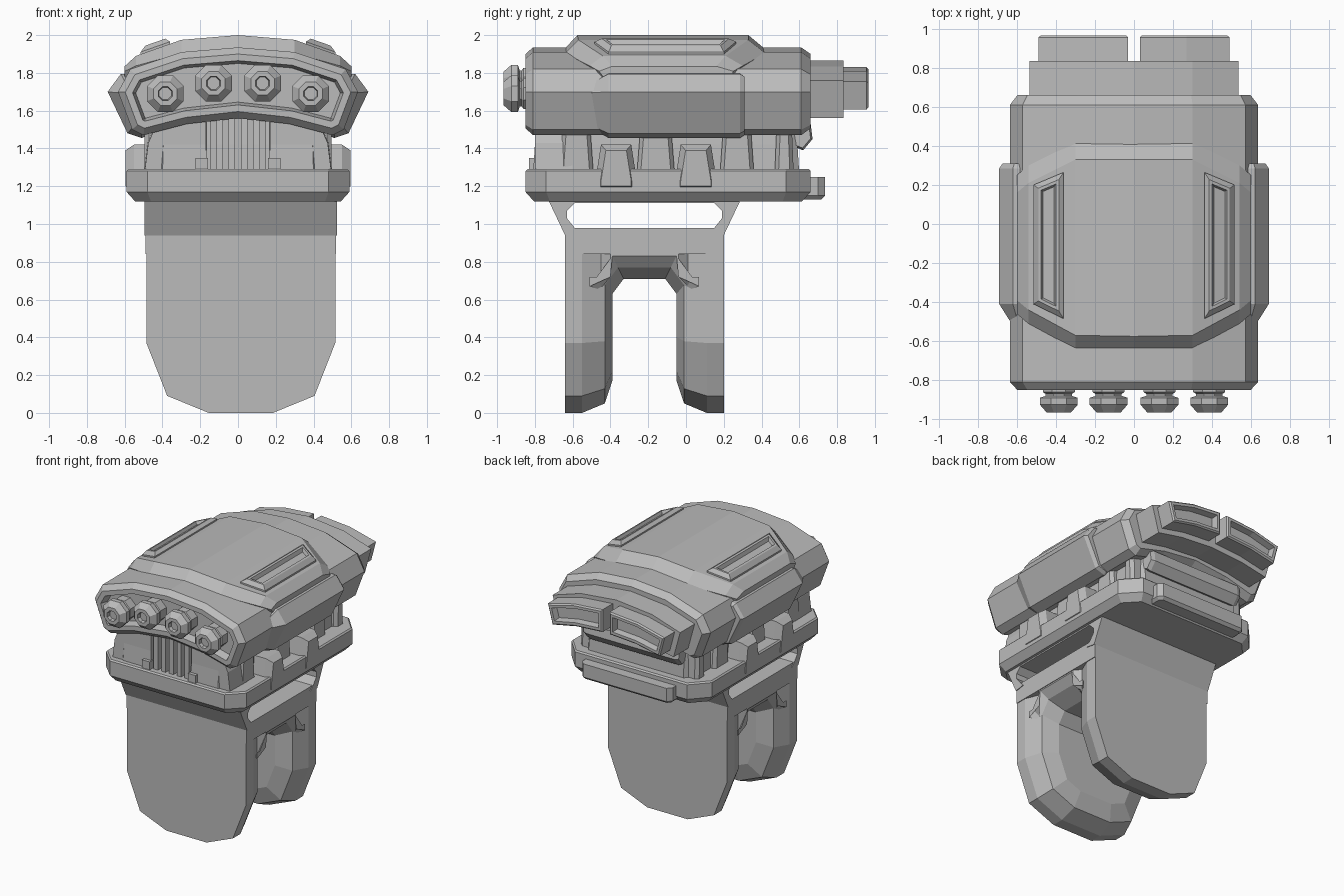
import bpy, bmesh, math
from mathutils import Vector

if "Cube" in bpy.data.objects:
    bpy.data.objects.remove(bpy.data.objects["Cube"], do_unlink=True)

GREY = (0.5, 0.5, 0.5, 1)
metal = bpy.data.materials.new("plain grey")
metal.use_nodes = True
metal.diffuse_color = GREY
metal.node_tree.nodes["Principled BSDF"].inputs["Base Color"].default_value = GREY


def inset(pts, d):
    """Move every edge of a closed outline inward by d with mitred corners."""
    pts = [Vector(p) for p in pts]
    n = len(pts)
    area = sum(pts[i].x * pts[(i + 1) % n].y - pts[(i + 1) % n].x * pts[i].y for i in range(n))
    s = 1 if area > 0 else -1
    out = []
    for i, p in enumerate(pts):
        a, b = (p - pts[i - 1]).normalized(), (pts[(i + 1) % n] - p).normalized()
        na, nb = Vector((-a.y, a.x)) * s, Vector((-b.y, b.x)) * s
        m = na + nb
        out.append(p + m * (2 * d / m.length_squared))
    return out


def loft(name, rings):
    bm = bmesh.new()
    rows = [[bm.verts.new(p) for p in ring] for ring in rings]
    n = len(rows[0])
    for r, q in zip(rows, rows[1:]):
        for i in range(n):
            j = (i + 1) % n
            bm.faces.new((r[i], r[j], q[j], q[i]))
    bm.faces.new(rows[0])
    bm.faces.new(rows[-1])
    bmesh.ops.recalc_face_normals(bm, faces=bm.faces)
    mesh = bpy.data.meshes.new(name)
    bm.to_mesh(mesh)
    bm.free()
    mesh.materials.append(metal)
    ob = bpy.data.objects.new(name, mesh)
    bpy.context.collection.objects.link(ob)
    return ob


def prism(name, pts, axis, stations):
    """Sweep an outline along an axis; stations are (position, inset)."""
    place = {"x": lambda u, v, t: (t, u, v),
             "y": lambda u, v, t: (u, t, v),
             "z": lambda u, v, t: (u, v, t)}[axis]
    return loft(name, [[place(p.x, p.y, t) for p in inset(pts, d)] for t, d in stations])


def sym(half, cx=0):
    return [(cx + u, v) for u, v in half] + [(cx - u, v) for u, v in reversed(half) if u > 0]


def rect(u0, u1, v0, v1):
    return [(u0, v0), (u1, v0), (u1, v1), (u0, v1)]


def flip(pts, s):
    return [(u * s, v) for u, v in pts]


# Arched upper hull with a recessed front
hull = sym([(0, 1.56), (.27, 1.53), (.5, 1.47), (.56, 1.5), (.635, 1.7),
            (.57, 1.82), (.3, 1.91), (0, 1.935)])
prism("upper_hull", hull, "y", [(.66, .035), (.61, 0), (-.81, 0), (-.85, .035),
                                (-.85, .07), (-.79, .085)])

# Draped armour plate: (x, front y, back y, top z, base z)
half = [(.3, -.64, .42, 1.975, 1.88), (.54, -.51, .3, 1.89, 1.82), (.6, -.46, .25, 1.835, 1.8)]
spans = [(-c[0],) + c[1:] for c in reversed(half)] + [(0, -.645, .42, 2.0, 1.9)] + half
loft("armour_plate", [[(x, f + .05, zb - .06), (x, f, zb + .25 * (zt - zb)), (x, f + .07, zt),
                       (x, b - .09, zt), (x, b, zb + .25 * (zt - zb)), (x, b - .03, zb - .06)]
                      for x, f, b, zt, zb in spans])

for s, side in ((1, "left"), (-1, "right")):
    # Raised slot frames following the plate slope
    frame = [(.36, -.485), (.515, -.41), (.515, .2), (.36, .265)]
    ob = prism(side + "_slot_frame", flip(frame, s), "z",
               [(1.9, 0), (1.965, 0), (1.99, .025), (1.99, .04), (1.965, .05)])
    for v in ob.data.vertices:
        v.co.z -= .35 * (abs(v.co.x) - .36)

    # Side pods
    pod = [(.4, 1.8), (.62, 1.795), (.69, 1.7), (.585, 1.48), (.51, 1.455), (.4, 1.5)]
    prism(side + "_pod", flip(pod, s), "y", [(.31, .015), (.285, 0), (-.41, 0), (-.52, .06)])

    # Rear exhausts
    duct = [(.03, 1.66), (.03, 1.83), (.27, 1.81), (.49, 1.755), (.45, 1.605), (.25, 1.645)]
    prism(side + "_exhaust", flip(duct, s), "y",
          [(.8, 0), (.955, 0), (.965, .01), (.965, .03), (.92, .04)])

    # Neck ribs and side brackets
    for i, (y, w) in enumerate([(-.58, .09), (-.16, .1), (.27, .09), (.52, .05)]):
        rib = [(y - w, 1.27), (y + w, 1.27), (y + w * .8, 1.52), (y - w * .8, 1.52)]
        prism(f"{side}_neck_rib_{i}", rib, "x", [(s * .4, 0), (s * .47, 0), (s * .495, .02)])
    for i, y in enumerate((-.37, .052)):
        clamp = [(y - .11, 1.17), (y + .11, 1.17), (y + .11, 1.23), (y + .08, 1.42),
                 (y - .08, 1.42), (y - .11, 1.23)]
        prism(f"{side}_bracket_{i}", clamp, "x", [(s * .42, 0), (s * .55, 0), (s * .595, .03)])

    # Front foot blocks beside the recess
    prism(side + "_foot_block", flip(rect(.16, .225, -.83, -.7), s), "z", [(1.27, 0), (1.35, 0)])

# Rear arched step
step = sym([(0, 1.62), (.27, 1.6), (.48, 1.56), (.535, 1.76), (.3, 1.835), (0, 1.865)])
prism("rear_step", step, "y", [(.58, 0), (.835, 0)])

# Front nozzles
for i, (x, z) in enumerate([(-.385, 1.69), (-.13, 1.745), (.13, 1.745), (.385, 1.69)]):
    octagon = [(x + .105 * math.cos(math.radians(a + 22.5)),
                z + .105 * math.sin(math.radians(a + 22.5))) for a in range(0, 360, 45)]
    prism(f"nozzle_{i}", octagon, "y",
          [(-.78, .015), (-.86, .015), (-.87, .03), (-.88, .03), (-.89, 0), (-.925, 0),
           (-.965, .035), (-.965, .06), (-.94, .065)])

# Neck with a front notch and upright fins
neck = sym([(.16, -.72), (.16, -.81), (.4, -.81), (.46, -.74), (.46, .52), (.4, .6)])
prism("neck", neck, "z", [(1.26, 0), (1.42, .01), (1.56, .025)])
prism("neck_front_skirt", sym([(.165, 1.27), (.5, 1.27), (.48, 1.43), (.44, 1.52), (.165, 1.56)])[:5],
      "y", [(-.8, .005), (-.6, 0)])
prism("neck_front_skirt_right", flip([(.165, 1.27), (.5, 1.27), (.48, 1.43), (.44, 1.52), (.165, 1.56)], -1),
      "y", [(-.8, .005), (-.6, 0)])
for i in range(5):
    x = -.13 + .065 * i
    prism(f"neck_fin_{i}", rect(x - .018, x + .018, -.8, -.68), "z", [(1.27, 0), (1.6, 0)])
flap = [(.55, 1.42), (.62, 1.39), (.67, 1.45), (.66, 1.53), (.55, 1.56)]
prism("rear_flap", flap, "x", [(-.4, .01), (-.37, 0), (.37, 0), (.4, .01)])

# Collar
collar = sym([(.48, -.85), (.59, -.74), (.59, .53), (.47, .66)])
prism("collar", collar, "z", [(1.12, .045), (1.17, 0), (1.28, 0), (1.29, .01)])
prism("collar_tab", sym([(.38, .5), (.38, .7), (.35, .735)]), "z",
      [(1.13, .02), (1.15, 0), (1.25, 0)])

# Slotted yoke, slightly off centre like the legs
CX = .015
wall = [(-.62, .94), (-.64, .94), (-.735, 1.14), (-.58, 1.14), (-.59, 1.11), (-.63, 1.07),
        (-.63, 1.03), (-.59, .98), (-.56, .95)]
mirrored = [(-.44 - u, v) for u, v in wall]
ends = [(CX - .51, 0), (CX + .51, 0)]
prism("yoke_front_wall", wall, "x", ends)
prism("yoke_back_wall", mirrored, "x", ends)
prism("yoke_bar", rect(-.64, .2, .84, .98), "x",
      [(CX - .505, 0), (CX + .505, 0)])
prism("yoke_top_bar", rect(-.62, .18, 1.11, 1.15), "x", ends)

# Leg plates
leg = sym([(.17, 0), (.39, .09), (.5, .37), (.5, .96)], CX)
for name, y, d in (("front_leg", -.64, 1), ("back_leg", .2, -1)):
    prism(name, leg, "y", [(y, 0), (y + d * .09, 0), (y + d * .21, .05), (y + d * .25, .17)])

# Arched web between the legs
web = [(-.52, .97), (-.52, .6), (-.39, .6), (-.39, .63), (-.33, .71), (-.11, .71),
       (-.05, .63), (-.05, .6), (.08, .6), (.08, .97)]
prism("leg_web", web, "x", [(CX - .5, .12), (CX - .45, .06), (CX - .33, 0),
                            (CX + .33, 0), (CX + .45, .06), (CX + .5, .12)])
